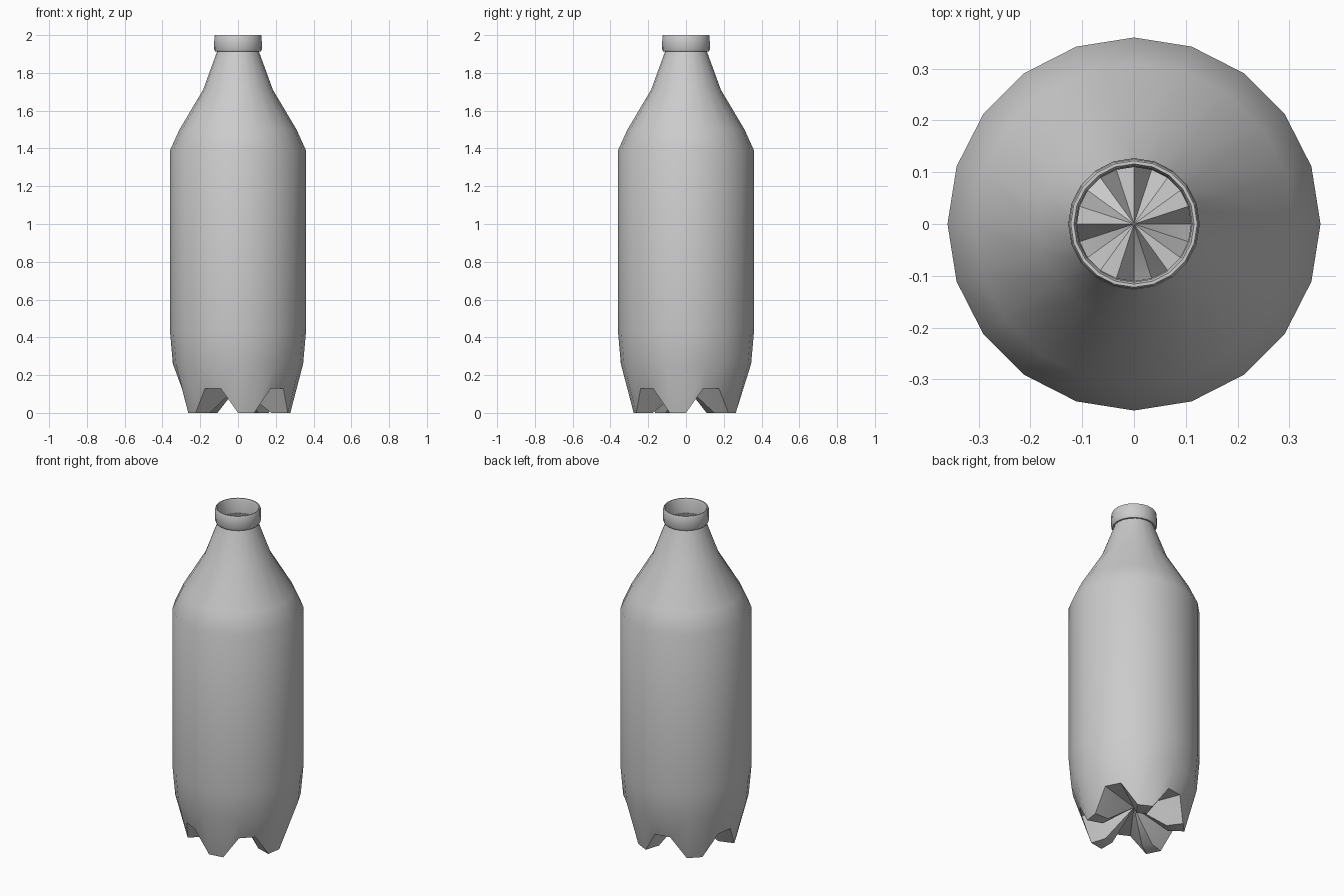
import bpy, bmesh
from math import sin, cos, radians

if "Cube" in bpy.data.objects:
    bpy.data.objects.remove(bpy.data.objects["Cube"])

SIDES = 20
STEP = 360 / SIDES


def is_foot(i):
    # five feet, each two corners wide, the first at -18 and 0 degrees
    return (i + 1) % 4 < 2


def ring(bm, foot, valley=None):
    """Ring of corners; foot and valley corners may differ in (radius, z)."""
    out = []
    for i in range(SIDES):
        r, z = foot if valley is None or is_foot(i) else valley
        a = radians(i * STEP)
        out.append(bm.verts.new((r * cos(a), r * sin(a), z)))
    return out


def skin(bm, rings):
    for lo, hi in zip(rings, rings[1:]):
        for i in range(SIDES):
            j = (i + 1) % SIDES
            bm.faces.new((lo[i], lo[j], hi[j], hi[i]))


def finish(bm, name, angle):
    mesh = bpy.data.meshes.new(name)
    bm.to_mesh(mesh)
    bm.free()
    obj = bpy.data.objects.new(name, mesh)
    bpy.context.collection.objects.link(obj)
    bpy.ops.object.select_all(action='DESELECT')
    obj.select_set(True)
    bpy.context.view_layer.objects.active = obj
    bpy.ops.object.shade_smooth_by_angle(angle=radians(angle))
    return obj


# Bottle body: recessed underside, five feet, straight wall, tapered shoulder
bm = bmesh.new()
inner = ring(bm, (0.185, 0.0), (0.17, 0.135))
rings = [inner, ring(bm, (0.277, 0.0), (0.297, 0.13))]
for r, z in [(0.345, 0.26), (0.36, 0.43), (0.36, 1.39), (0.31, 1.50),
             (0.185, 1.71), (0.11, 1.915)]:
    rings.append(ring(bm, (r, z)))
skin(bm, rings)
centre = bm.verts.new((0, 0, 0.14))
for i in range(SIDES):
    bm.faces.new((inner[(i + 1) % SIDES], inner[i], centre))
finish(bm, "bottle_body", 50)

# Collar around the mouth, with a rolled rim and inner wall
bm = bmesh.new()
skin(bm, [ring(bm, p) for p in [(0.11, 1.912), (0.12, 1.912), (0.127, 1.925),
                                (0.125, 1.995), (0.122, 2.0), (0.116, 2.0),
                                (0.112, 1.99), (0.11, 1.915)]])
finish(bm, "mouth_collar", 40)
